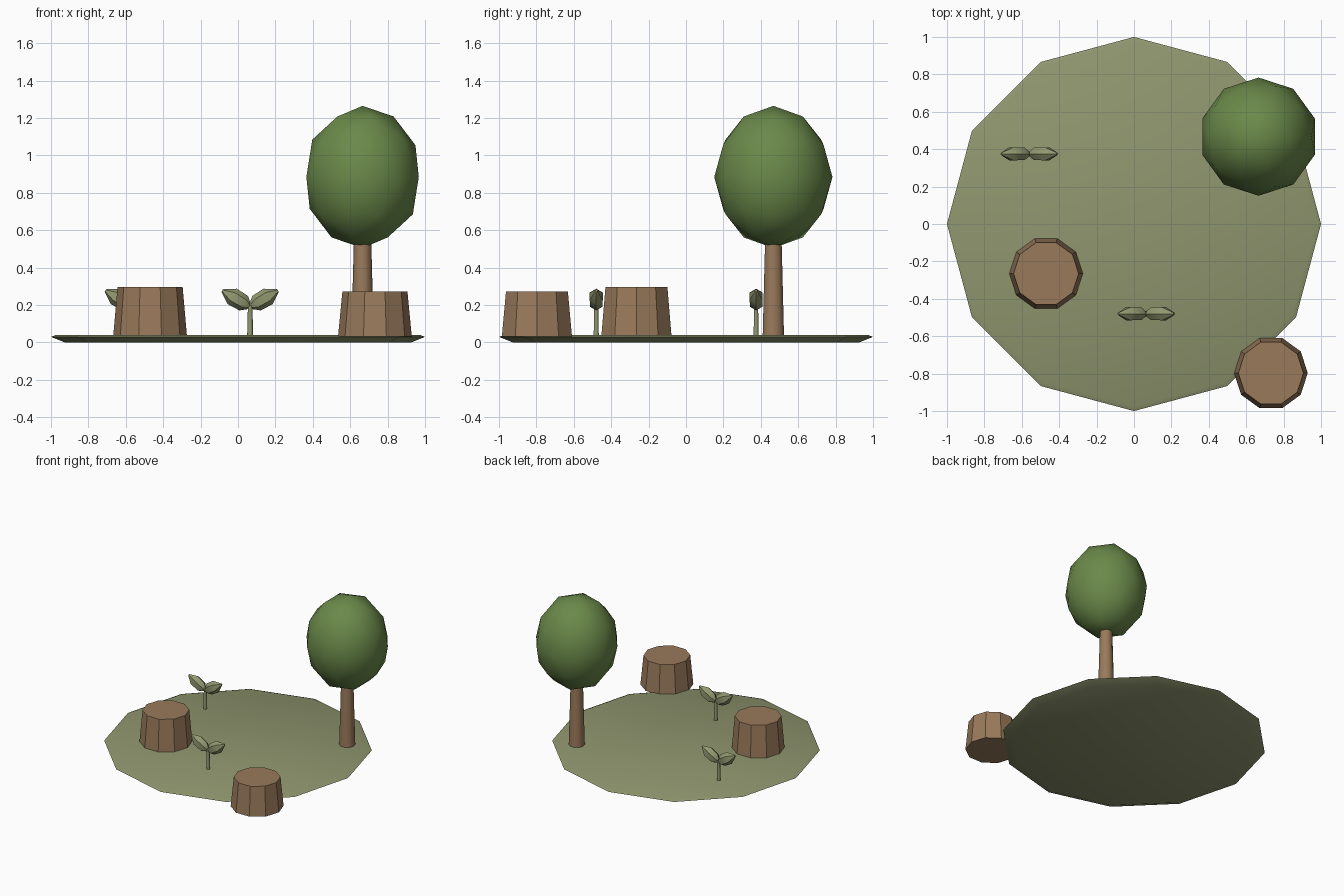
import bpy
import math
from mathutils import Matrix, Vector

old = bpy.data.objects.get("Cube")
if old:
    bpy.data.objects.remove(old, do_unlink=True)


def material(name, rgb):
    m = bpy.data.materials.new(name)
    m.use_nodes = True
    m.diffuse_color = (*rgb, 1)
    m.node_tree.nodes["Principled BSDF"].inputs["Base Color"].default_value = (*rgb, 1)
    return m


GRASS = material("pale grass green", (0.28, 0.31, 0.16))
WOOD = material("bark brown", (0.32, 0.195, 0.105))
FOLIAGE = material("leaf green", (0.145, 0.25, 0.068))


def finish(obj, name, mat, smooth=None):
    """Name, colour and shade a part; smooth is the sharp-edge angle in degrees."""
    obj.name = obj.data.name = name
    obj.data.materials.clear()
    obj.data.materials.append(mat)
    if smooth is not None:
        bpy.ops.object.select_all(action='DESELECT')
        obj.select_set(True)
        bpy.context.view_layer.objects.active = obj
        bpy.ops.object.shade_smooth_by_angle(angle=math.radians(smooth))
    return obj


def turned(name, profile, sides, mat, matrix, smooth=None):
    """Revolve (radius, height) rings into a closed faceted solid."""
    verts, faces = [], []
    for r, z in profile:
        for i in range(sides):
            a = math.tau * i / sides
            verts.append((r * math.cos(a), r * math.sin(a), z))
    for k in range(len(profile) - 1):
        for i in range(sides):
            a, b = k * sides + i, k * sides + (i + 1) % sides
            faces.append((a, b, b + sides, a + sides))
    faces.append(tuple(reversed(range(sides))))
    faces.append(tuple(range(len(verts) - sides, len(verts))))
    mesh = bpy.data.meshes.new(name)
    mesh.from_pydata(verts, [], faces)
    obj = bpy.data.objects.new(name, mesh)
    bpy.context.collection.objects.link(obj)
    obj.matrix_world = matrix
    return finish(obj, name, mat, smooth)


def at(x, y, z=0.0):
    return Matrix.Translation(Vector((x, y, z)))


# Ground disc with a bevelled rim
turned("ground", [(0.925, 0), (1, 0.03), (0.975, 0.04)], 12, GRASS, at(0, 0), 40)

# Tree stumps
turned("stump_middle", [(0.197, 0.035), (0.174, 0.298)], 10, WOOD, at(-0.47, -0.265))
turned("stump_edge", [(0.197, 0.033), (0.174, 0.272)], 10, WOOD, at(0.732, -0.797))

# Tree
TREE = (0.666, 0.467)
turned("tree_trunk", [(0.06, 0.035), (0.046, 0.56)], 10, WOOD, at(*TREE), 50)
bpy.ops.mesh.primitive_ico_sphere_add(subdivisions=2, radius=1, location=(*TREE, 0.885))
crown = bpy.context.object
crown.scale = (0.316, 0.316, 0.38)
finish(crown, "tree_crown", FOLIAGE, 60)

# Sprouts: a stem and two mirrored leaves
LEAF = [(0.018, -0.08), (0.045, -0.047), (0.048, 0.024), (0.008, 0.086)]
for label, x, y in (("front", 0.065, -0.48), ("back", -0.56, 0.375)):
    turned(f"sprout_stem_{label}", [(0.016, 0.035), (0.012, 0.2)], 6, GRASS, at(x, y), 65)
    for side, s in (("left", 1), ("right", -1)):
        tilt = Matrix.Rotation(s * math.radians(59.5), 4, 'Y')
        flatten = Matrix.Diagonal((1, 0.84, 1, 1))
        turned(f"sprout_leaf_{label}_{side}", LEAF, 6, GRASS,
               at(x + s * 0.075, y, 0.234) @ tilt @ flatten, 35)
